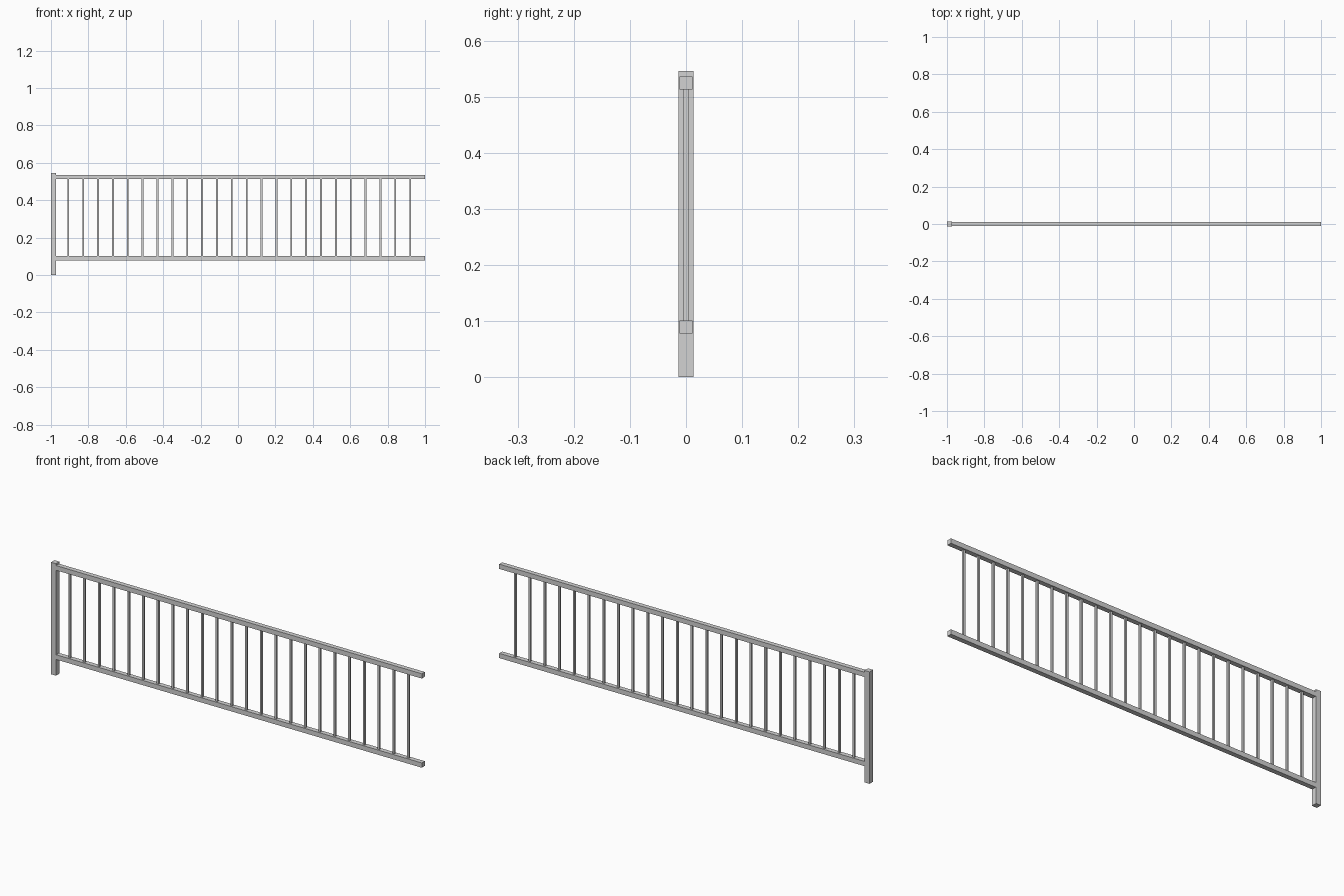
import bpy

if "Cube" in bpy.data.objects:
    bpy.data.objects.remove(bpy.data.objects["Cube"])

steel = bpy.data.materials.new("light_grey_steel")
steel.diffuse_color = (0.65, 0.65, 0.65, 1)
steel.use_nodes = True
steel.node_tree.nodes["Principled BSDF"].inputs["Base Color"].default_value = steel.diffuse_color

POST = 0.0268     # post thickness
RAIL = 0.0232     # rail thickness
BAR = 0.0096      # baluster thickness
GAPS = 25         # baluster spacings from post centre to rail end


def box(name, x0, x1, depth, z0, z1):
    """Box spanning x0..x1 and z0..z1, centred on y = 0."""
    bpy.ops.mesh.primitive_cube_add(size=1, location=((x0 + x1) / 2, 0, (z0 + z1) / 2))
    ob = bpy.context.object
    ob.name = name
    ob.scale = (x1 - x0, depth, z1 - z0)
    bpy.ops.object.transform_apply(location=False, rotation=False, scale=True)
    ob.data.materials.append(steel)
    return ob


# End post
box("end_post", -1, -1 + POST, POST, 0, 0.546)

# Horizontal rails, butting against the post
LOW, HIGH = 0.078, 0.513
for name, z in (("bottom_rail", LOW), ("top_rail", HIGH)):
    box(name, -1 + POST, 1, RAIL, z, z + RAIL)

# Evenly spaced square balusters between the rails
start = -1 + POST / 2
step = (1 - start) / GAPS
for i in range(1, GAPS):
    x = start + i * step
    box(f"baluster_{i:02d}", x - BAR / 2, x + BAR / 2, BAR, LOW + RAIL, HIGH)
